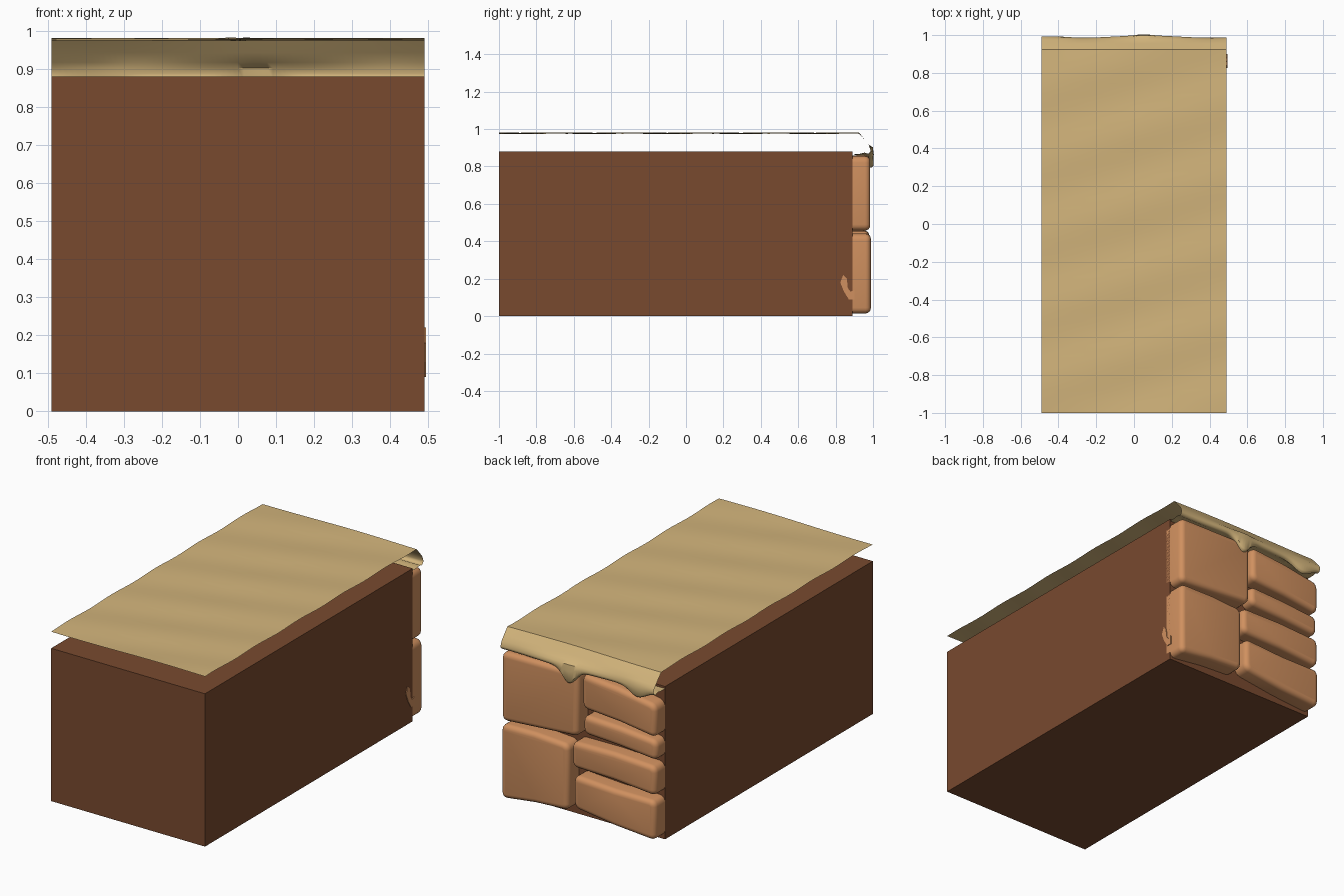
import bpy, bmesh
from math import sin, exp, radians

if "Cube" in bpy.data.objects:
    bpy.data.objects.remove(bpy.data.objects["Cube"], do_unlink=True)

HALF = 0.49      # half width of the whole block
BACK = 0.89      # plane of the earth behind the stones


def material(name, rgb):
    m = bpy.data.materials.new(name)
    m.use_nodes = True
    m.diffuse_color = (*rgb, 1)
    bsdf = m.node_tree.nodes["Principled BSDF"]
    bsdf.inputs["Base Color"].default_value = (*rgb, 1)
    bsdf.inputs["Roughness"].default_value = 0.9
    return m


earth = material("brown earth", (0.19, 0.068, 0.028))
clay = material("orange stone", (0.63, 0.28, 0.115))
sand = material("pale sand", (0.65, 0.46, 0.20))


def finish(name, bm, mat, smooth=None):
    me = bpy.data.meshes.new(name)
    bm.to_mesh(me)
    bm.free()
    me.materials.append(mat)
    ob = bpy.data.objects.new(name, me)
    bpy.context.collection.objects.link(ob)
    if smooth:
        bpy.ops.object.select_all(action='DESELECT')
        ob.select_set(True)
        bpy.context.view_layer.objects.active = ob
        bpy.ops.object.shade_smooth_by_angle(angle=radians(smooth))
    return ob


def prism(points, direction):
    """Closed solid from a flat outline pushed along a direction."""
    bm = bmesh.new()
    face = bm.faces.new([bm.verts.new(p) for p in points])
    out = bmesh.ops.extrude_face_region(bm, geom=[face])
    moved = [v for v in out["geom"] if isinstance(v, bmesh.types.BMVert)]
    bmesh.ops.translate(bm, verts=moved, vec=direction)
    bmesh.ops.recalc_face_normals(bm, faces=bm.faces)
    return bm


# Earth block
finish("earth_block", prism([(-HALF, -1, 0), (HALF, -1, 0),
                             (HALF, BACK, 0), (-HALF, BACK, 0)], (0, 0, 0.88)), earth)


# Rounded stones on the back: outer x, inner x, (bottom, top) at both ends, bend, depth
def stone(name, x0, x1, ends0, ends1, bend, depth):
    xm = (x0 + x1) / 2
    bottom = (ends0[0] + ends1[0]) / 2 + bend
    top = (ends0[1] + ends1[1]) / 2 + bend
    outline = [(x0, ends0[0]), (xm, bottom), (x1, ends1[0]),
               (x1, ends1[1]), (xm, top), (x0, ends0[1])]
    bm = prism([(x, BACK - 0.03, z) for x, z in outline], (0, depth + 0.03, 0))
    upright = [e for e in bm.edges
               if abs(e.verts[0].co.y - e.verts[1].co.y) > 0.01
               and abs(e.verts[0].co.x - xm) > 0.01]
    bmesh.ops.bevel(bm, geom=upright, offset=0.035, segments=4,
                    profile=0.5, affect='EDGES')
    rim = [e for e in bm.edges if min(v.co.y for v in e.verts) > BACK + 0.01]
    bmesh.ops.bevel(bm, geom=rim, offset=0.028, segments=4,
                    profile=0.5, affect='EDGES')
    finish(name, bm, clay, 50)


stone("large_upper_stone", HALF, 0.0, (0.455, 0.855), (0.49, 0.86), 0.0, 0.095)
stone("large_lower_stone", HALF, 0.06, (0.01, 0.44), (0.05, 0.43), 0.008, 0.098)
stone("small_stone_top", -HALF, -0.02, (0.61, 0.80), (0.66, 0.86), 0.008, 0.09)
stone("small_stone_second", -HALF, -0.02, (0.475, 0.59), (0.51, 0.62), 0.005, 0.08)
stone("small_stone_third", -HALF, 0.045, (0.275, 0.445), (0.305, 0.455), 0.008, 0.09)
stone("small_stone_bottom", -HALF, 0.03, (0.02, 0.25), (0.075, 0.265), -0.008, 0.095)

# Thin clay smear hooking round onto the side
hook = [(0.90, 0.09), (0.87, 0.09), (0.845, 0.13), (0.825, 0.18), (0.84, 0.22),
        (0.86, 0.20), (0.865, 0.15), (0.88, 0.13), (0.90, 0.14)]
finish("clay_smear", prism([(HALF - 0.004, y, z) for y, z in hook], (0.008, 0, 0)), clay)


# Sand sheet with a crease, a dripping front and a lip that curls under
def drip(x):
    return 0.075 * exp(-((x - 0.05) / 0.055) ** 2) + 0.045 * exp(-((x + 0.38) / 0.07) ** 2)


def column(x):
    pts = []
    for j in range(33):
        y = -1 + 1.925 * j / 32
        pts.append((y, 0.978 + 0.004 * sin(16 * y - 5 * x) * (1 - 0.5 * abs(x))))
    d = drip(x)
    low = 0.868 - d
    out = 0.988 + 0.012 * sin(9 * x + 1) * 0.5 + 0.08 * d
    pts += [(0.955, 0.943), (0.976, 0.917), (out - 0.001, 0.903), (out + 0.004, 0.888 - 0.3 * d),
            (out + 0.003, low + 0.012), (out - 0.004, low + 0.003), (out - 0.015, low),
            (0.955, low + 0.006 + 0.5 * d), (0.93, 0.868 - 0.2 * d), (0.89, 0.868)]
    return pts


bm = bmesh.new()
N = 64
grid = []
for i in range(N + 1):
    x = -HALF + 2 * HALF * i / N
    grid.append([bm.verts.new((x, y, z)) for y, z in column(x)])
for a, b in zip(grid, grid[1:]):
    for j in range(len(a) - 1):
        bm.faces.new((a[j], b[j], b[j + 1], a[j + 1]))
finish("sand_sheet", bm, sand, 44)
